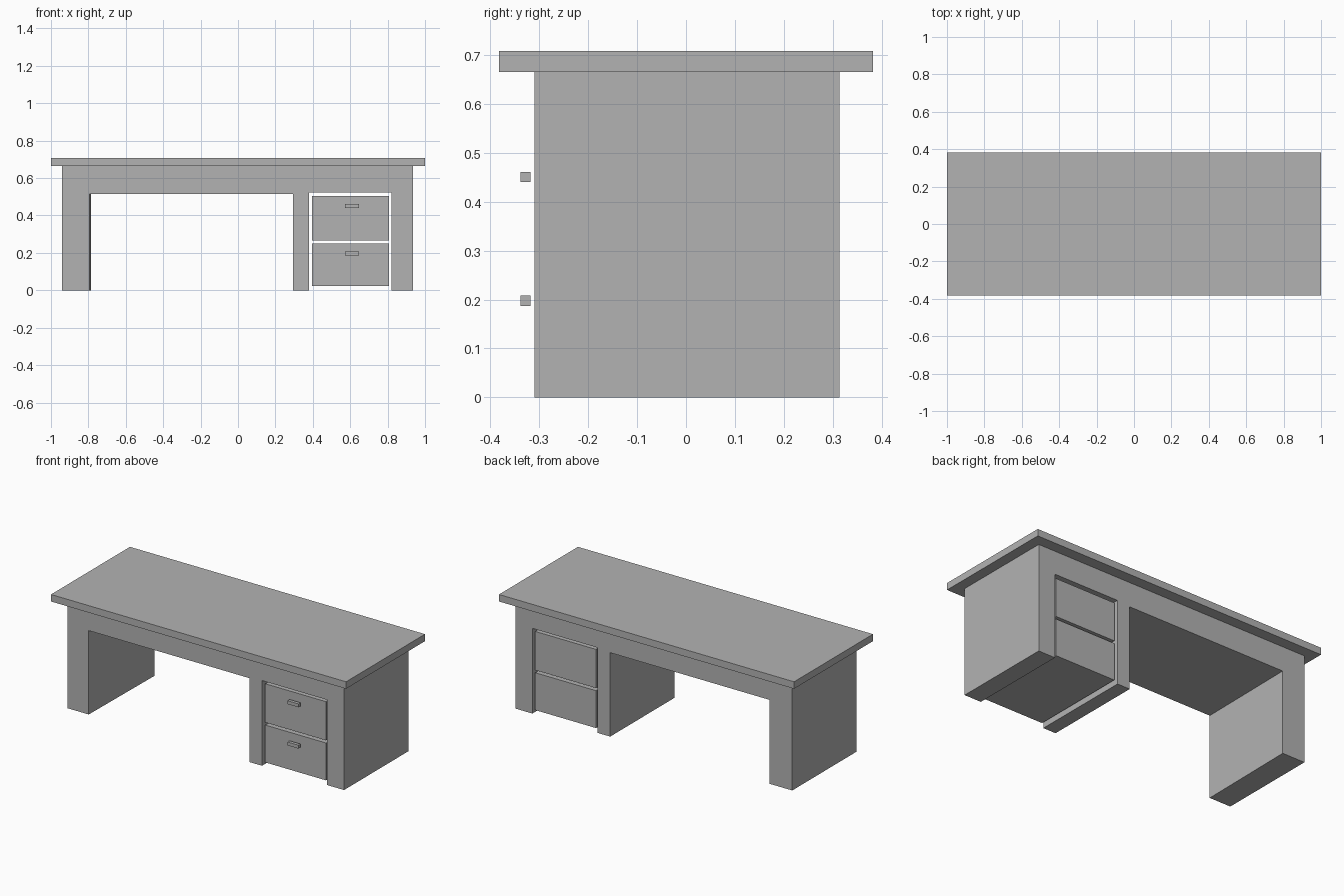
import bpy
import bmesh

# Remove the default cube only
cube = bpy.data.objects.get("Cube")
if cube:
    bpy.data.objects.remove(cube, do_unlink=True)

# One plain grey for the whole desk
grey = bpy.data.materials.new("plain_grey")
grey.use_nodes = True
colour = (0.45, 0.45, 0.45, 1.0)
grey.diffuse_color = colour
grey.node_tree.nodes["Principled BSDF"].inputs["Base Color"].default_value = colour


def prism(name, outline, y_front, y_back):
    """Extrude an x-z outline from front to back."""
    bm = bmesh.new()
    face = bm.faces.new([bm.verts.new((x, y_front, z)) for x, z in outline])
    extruded = bmesh.ops.extrude_face_region(bm, geom=[face])["geom"]
    for v in extruded:
        if isinstance(v, bmesh.types.BMVert):
            v.co.y = y_back
    bmesh.ops.recalc_face_normals(bm, faces=bm.faces)
    mesh = bpy.data.meshes.new(name)
    bm.to_mesh(mesh)
    bm.free()
    mesh.materials.append(grey)
    obj = bpy.data.objects.new(name, mesh)
    bpy.context.collection.objects.link(obj)
    return obj


def box(name, x0, x1, y0, y1, z0, z1):
    return prism(name, [(x0, z0), (x1, z0), (x1, z1), (x0, z1)], y0, y1)


# Overhanging top slab
box("desk_top", -1.0, 1.0, -0.382, 0.382, 0.665, 0.708)

# Frame with the knee space and the drawer opening, both open to the floor
KNEE_X = -0.795
frame = prism("desk_frame", [
    (-0.94, 0), (KNEE_X, 0), (KNEE_X, 0.514), (0.294, 0.514), (0.294, 0),
    (0.38, 0), (0.38, 0.522), (0.822, 0.522), (0.822, 0), (0.936, 0),
    (0.936, 0.665), (-0.94, 0.665)], -0.31, 0.314)

# The leg's inner face widens slightly towards the back
for v in frame.data.vertices:
    if abs(v.co.x - KNEE_X) < 0.001 and v.co.y > 0:
        v.co.x += 0.008

# Two drawers, each with a bar handle in front
for label, z0, z1, grip in (("lower", 0.022, 0.251, 0.187),
                            ("upper", 0.267, 0.504, 0.44)):
    box(label + "_drawer", 0.396, 0.808, -0.302, 0.306, z0, z1)
    box(label + "_handle", 0.572, 0.647, -0.338, -0.318, grip, grip + 0.021)
